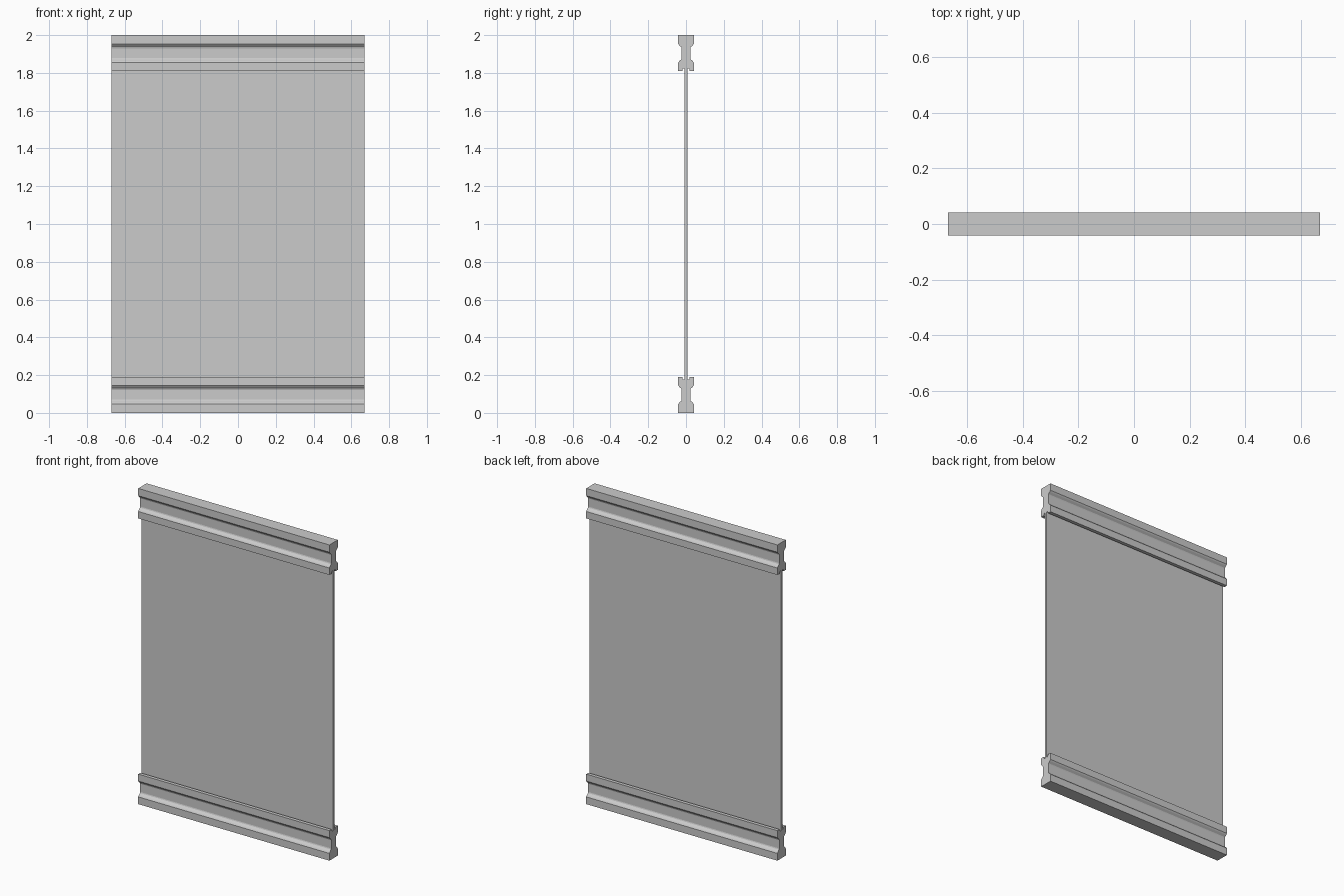
import bpy, bmesh

if "Cube" in bpy.data.objects:
    bpy.data.objects.remove(bpy.data.objects["Cube"])

HALF_LEN = 0.67


def extrude_profile(name, points):
    """Extrude a closed y-z outline along x."""
    bm = bmesh.new()
    face = bm.faces.new([bm.verts.new((-HALF_LEN, y, z)) for y, z in points])
    new = bmesh.ops.extrude_face_region(bm, geom=[face])["geom"]
    verts = [v for v in new if isinstance(v, bmesh.types.BMVert)]
    bmesh.ops.translate(bm, verts=verts, vec=(2 * HALF_LEN, 0, 0))
    bmesh.ops.recalc_face_normals(bm, faces=bm.faces)
    mesh = bpy.data.meshes.new(name)
    bm.to_mesh(mesh)
    bm.free()
    obj = bpy.data.objects.new(name, mesh)
    bpy.context.collection.objects.link(obj)
    return obj


# Half outline of a rail: wide foot, narrow waist, wide head, panel groove
half = [(0.042, 0), (0.042, 0.046), (0.036, 0.054), (0.025, 0.064),
        (0.023, 0.07), (0.023, 0.122), (0.025, 0.128), (0.036, 0.138),
        (0.042, 0.146), (0.042, 0.19), (0.02, 0.19), (0.016, 0.176)]
rail = half + [(-y, z) for y, z in reversed(half)]

# Bottom rail, and the top rail as its upside-down copy
extrude_profile("bottom_rail", rail)
extrude_profile("top_rail", [(y, 2 - z) for y, z in rail])

# Thin panel seated in both grooves
t = 0.008
extrude_profile("panel", [(-t, 0.17), (t, 0.17), (t, 1.83), (-t, 1.83)])
